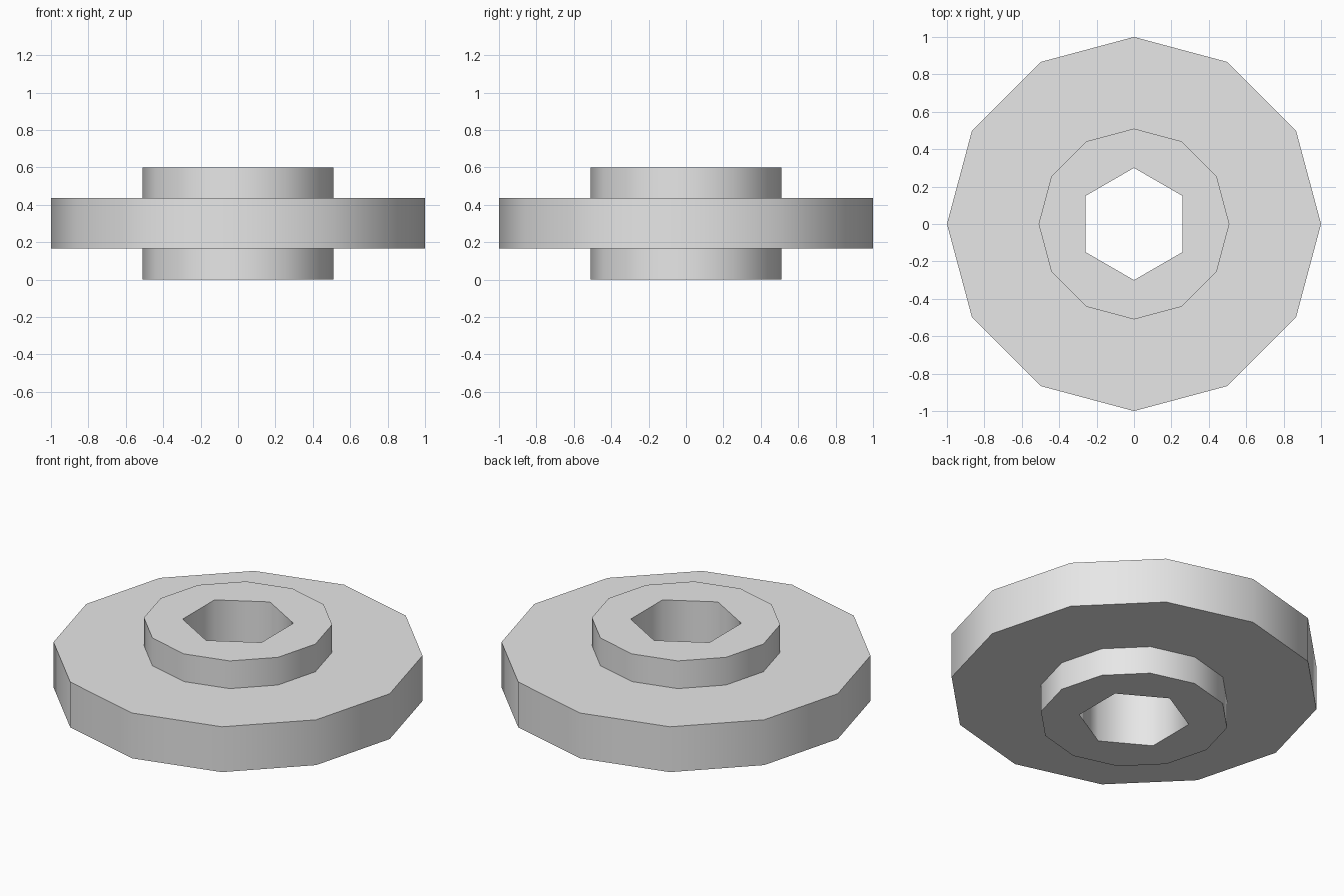
import bpy, bmesh, math

cube = bpy.data.objects.get("Cube")
if cube:
    bpy.data.objects.remove(cube, do_unlink=True)

# Plain grey material
grey = bpy.data.materials.new("light_grey")
grey.use_nodes = True
colour = (0.8, 0.8, 0.8, 1)
grey.diffuse_color = colour
grey.node_tree.nodes["Principled BSDF"].inputs["Base Color"].default_value = colour

SIDES = 12
HUB_R, DISC_R, BORE_R = 0.51, 1.0, 0.30
HEIGHT, DISC_LOW, DISC_HIGH = 0.6, 0.165, 0.435

bm = bmesh.new()


def ring(radius, z, sides, start=0.0):
    angles = [start + math.tau * i / sides for i in range(sides)]
    return [bm.verts.new((radius * math.cos(a), radius * math.sin(a), z)) for a in angles]


def skin(a, b):
    n = len(a)
    for i in range(n):
        j = (i + 1) % n
        bm.faces.new((a[i], a[j], b[j], b[i]))


# Stepped outside: hub, disc, hub
profile = [(HUB_R, 0), (HUB_R, DISC_LOW), (DISC_R, DISC_LOW),
           (DISC_R, DISC_HIGH), (HUB_R, DISC_HIGH), (HUB_R, HEIGHT)]
outside = [ring(r, z, SIDES) for r, z in profile]
for lower, upper in zip(outside, outside[1:]):
    skin(lower, upper)

# Hexagonal bore through the hub
bore = [ring(BORE_R, z, SIDES // 2, math.pi / 6) for z in (0, HEIGHT)]
skin(bore[1], bore[0])

# Hub end faces joining the bore to the outer rim
for hexagon, rim in ((bore[0], outside[0]), (bore[1], outside[-1])):
    for i in range(len(hexagon)):
        k = 2 * i + 1
        bm.faces.new((hexagon[i], rim[k], rim[k + 1 - SIDES], rim[k + 2 - SIDES],
                      hexagon[i + 1 - len(hexagon)]))

bmesh.ops.recalc_face_normals(bm, faces=bm.faces)
mesh = bpy.data.meshes.new("hub_wheel")
bm.to_mesh(mesh)
bm.free()
mesh.materials.append(grey)
wheel = bpy.data.objects.new("hub_wheel", mesh)
bpy.context.collection.objects.link(wheel)

# Smooth round the walls, sharp at the steps
bpy.ops.object.select_all(action="DESELECT")
wheel.select_set(True)
bpy.context.view_layer.objects.active = wheel
bpy.ops.object.shade_smooth_by_angle(angle=math.radians(70))
